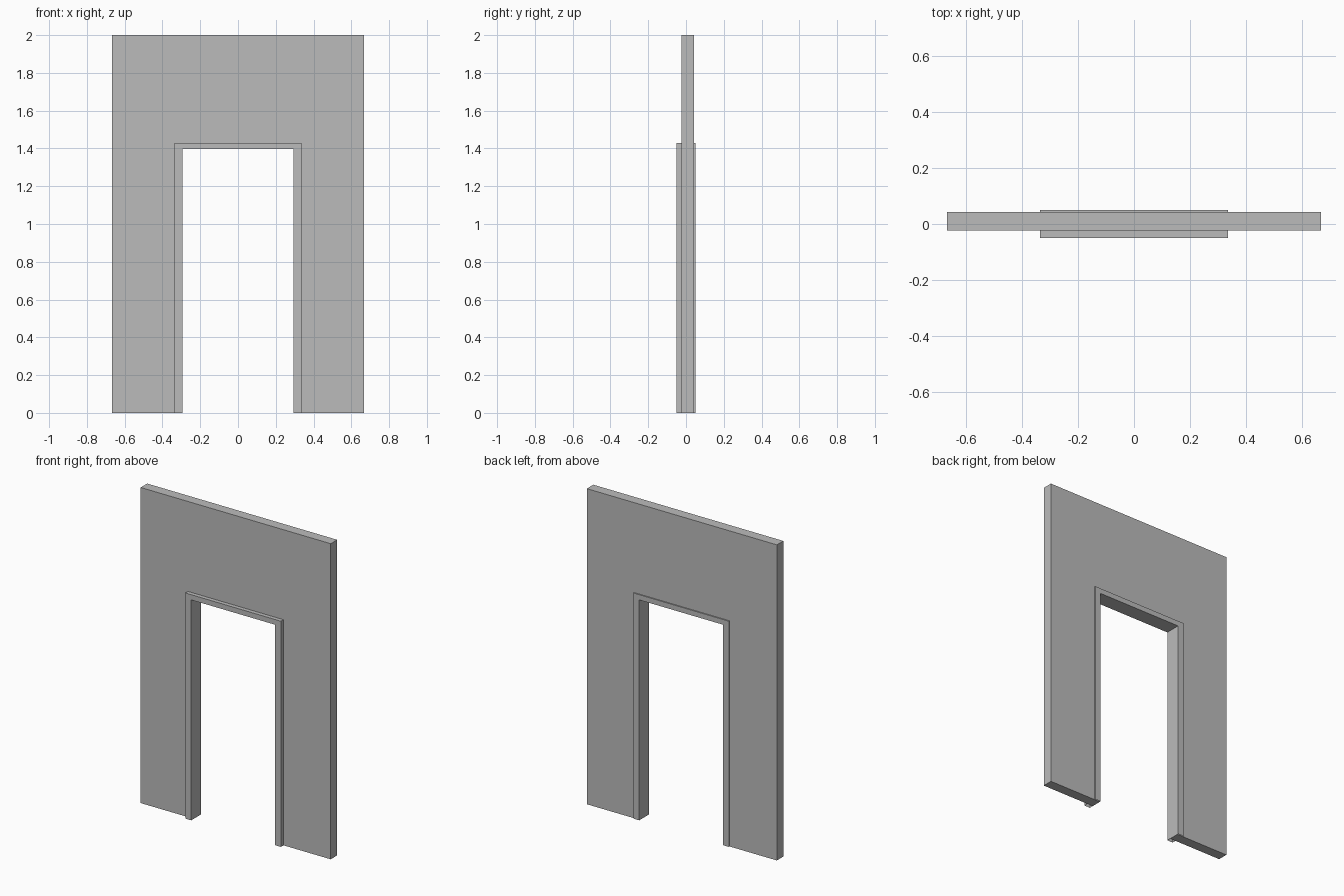
import bpy
import bmesh

cube = bpy.data.objects.get("Cube")
if cube:
    bpy.data.objects.remove(cube, do_unlink=True)

# Overall sizes
OPEN_X, OPEN_Z = 0.294, 1.397
TRIM_X, TRIM_Z = 0.335, 1.43
WALL_X, WALL_Z = 0.666, 2.0

grey = bpy.data.materials.new("plain grey")
grey.use_nodes = True
colour = (0.5, 0.5, 0.5, 1)
grey.diffuse_color = colour
grey.node_tree.nodes["Principled BSDF"].inputs["Base Color"].default_value = colour


def portal(name, half_width, height, front, back, drop):
    """Extrude an upside-down U around the doorway, then drop unwanted faces."""
    bm = bmesh.new()
    outline = [(-half_width, 0), (-half_width, height), (half_width, height), (half_width, 0),
               (OPEN_X, 0), (OPEN_X, OPEN_Z), (-OPEN_X, OPEN_Z), (-OPEN_X, 0)]
    face = bm.faces.new([bm.verts.new((x, front, z)) for x, z in outline])
    result = bmesh.ops.extrude_face_region(bm, geom=[face], use_keep_orig=True)
    moved = [v for v in result["geom"] if isinstance(v, bmesh.types.BMVert)]
    bmesh.ops.translate(bm, verts=moved, vec=(0, back - front, 0))
    bmesh.ops.recalc_face_normals(bm, faces=bm.faces)
    unwanted = [f for f in bm.faces if drop(f)]
    bmesh.ops.delete(bm, geom=unwanted, context="FACES")
    mesh = bpy.data.meshes.new(name)
    bm.to_mesh(mesh)
    bm.free()
    mesh.materials.append(grey)
    obj = bpy.data.objects.new(name, mesh)
    bpy.context.collection.objects.link(obj)
    return obj


def is_reveal(face):
    """Faces lining the doorway."""
    return all(abs(v.co.x) < OPEN_X + 0.001 for v in face.verts)


def is_underside(face):
    return all(v.co.z < 0.001 for v in face.verts)


# Wall panel; the door frame supplies the lining of its opening
portal("wall", WALL_X, WALL_Z, -0.023, 0.042, is_reveal)

# Door frame, open underneath, standing proud of both wall faces
portal("door_frame", TRIM_X, TRIM_Z, -0.049, 0.049, is_underside)
